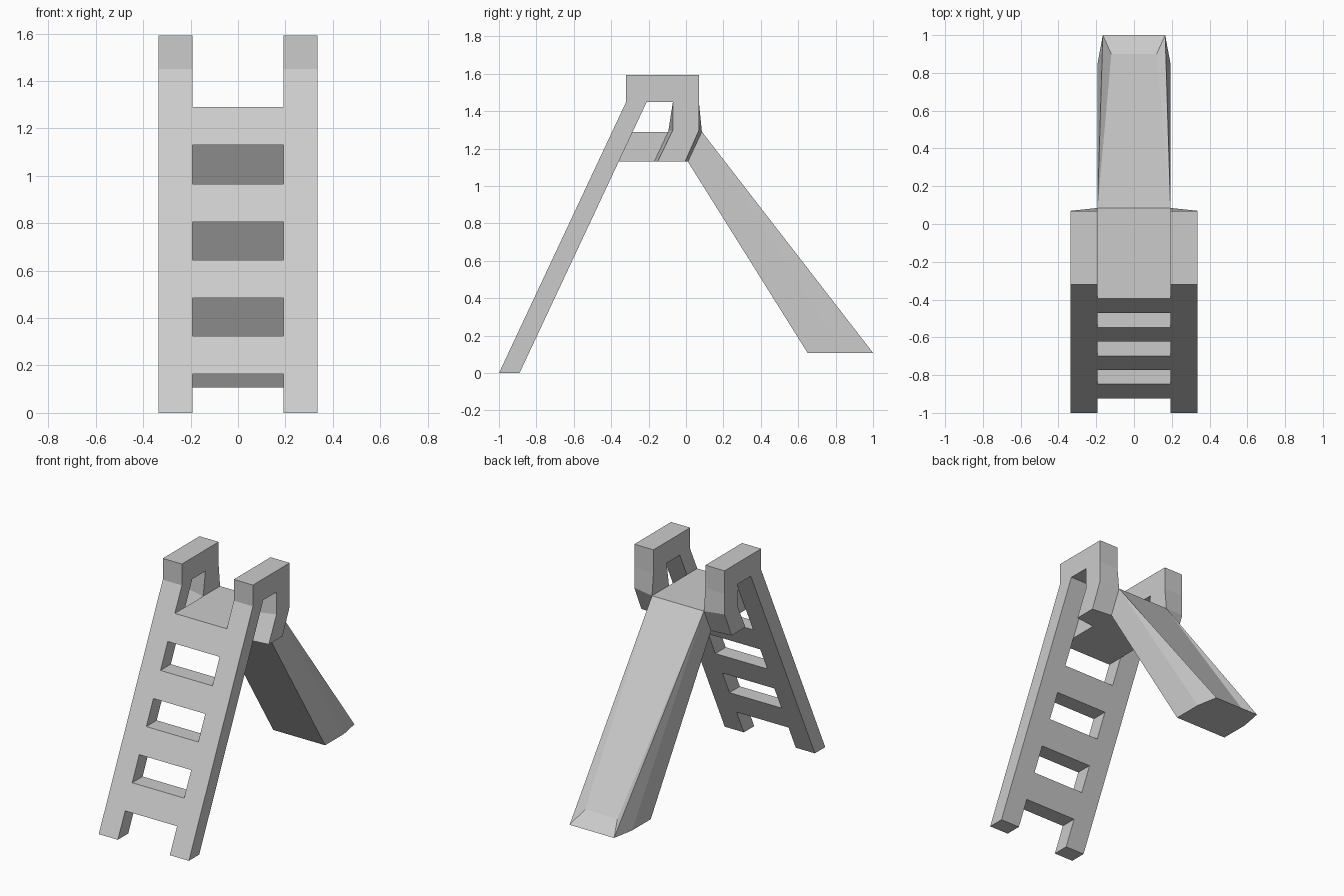
import bpy, bmesh

if "Cube" in bpy.data.objects:
    bpy.data.objects.remove(bpy.data.objects["Cube"])

IN, OUT = 0.193, 0.335          # inner and outer x of the ladder rails
SLOPE = 0.68 / 1.45             # ladder lean, y per z


def finish(name, bm):
    bmesh.ops.recalc_face_normals(bm, faces=bm.faces)
    mesh = bpy.data.meshes.new(name)
    bm.to_mesh(mesh)
    bm.free()
    obj = bpy.data.objects.new(name, mesh)
    bpy.context.collection.objects.link(obj)
    return obj


def loft(name, x0, prof0, x1, prof1, caps=True):
    """Join two (y, z) profiles standing at x0 and x1."""
    bm = bmesh.new()
    a = [bm.verts.new((x0, y, z)) for y, z in prof0]
    b = [bm.verts.new((x1, y, z)) for y, z in prof1]
    n = len(a)
    for i in range(n):
        j = (i + 1) % n
        bm.faces.new((a[i], a[j], b[j], b[i]))
    if caps:
        bm.faces.new(a)
        bm.faces.new(b)
    return finish(name, bm)


# Ladder rails with the handle loop and the bent rear post
front = [(-0.89, 0), (-1, 0), (-0.32, 1.45), (-0.32, 1.593), (0.07, 1.593), (0.07, 1.44)]
window = [(-0.07, 1.45), (-0.21, 1.45)]
post_inner = [(0.085, 1.29), (0.01, 1.13), (-0.17, 1.13), (-0.095, 1.29)]
post_outer = [(0.07, 1.30), (-0.005, 1.13), (-0.152, 1.13), (-0.07, 1.30)]
rails = loft("ladder_rails", IN, front + post_inner + window,
             OUT, front + post_outer + window)
rails.modifiers.new("mirror", "MIRROR").use_axis[0] = True

# Rungs
for i in range(3):
    z0 = 0.165 + 0.32 * i
    z1 = z0 + 0.16
    prof = [(-1 + SLOPE * z0, z0), (-1 + SLOPE * z1, z1),
            (-0.89 + SLOPE * z1, z1), (-0.89 + SLOPE * z0, z0)]
    loft("rung", -IN, prof, IN, prof, caps=False)

# Platform
prof = [(-1 + SLOPE * 1.13, 1.13), (-1 + SLOPE * 1.29, 1.29), (0.085, 1.29), (0.01, 1.13)]
loft("platform", -IN, prof, IN, prof)

# Slide with a sunken chute
half = {
    "top": (IN, 0.085, 1.29), "under": (IN, 0.01, 1.13), "heel": (IN, 0.65, 0.108),
    "side": (IN, 0.85, 0.108), "toe": (0.165, 1.0, 0.108), "floor": (0.12, 0.9, 0.185),
}
bm = bmesh.new()
r = {k: bm.verts.new(v) for k, v in half.items()}
l = {k: bm.verts.new((-x, y, z)) for k, (x, y, z) in half.items()}
for s in (r, l):
    for keys in (("top", "under", "heel", "side"), ("top", "side", "toe"), ("top", "toe", "floor")):
        bm.faces.new([s[k] for k in keys])
for p, q in (("top", "floor"), ("floor", "toe"), ("under", "heel")):
    bm.faces.new((r[p], r[q], l[q], l[p]))
bm.faces.new((r["heel"], r["side"], r["toe"], l["toe"], l["side"], l["heel"]))
finish("slide", bm)
